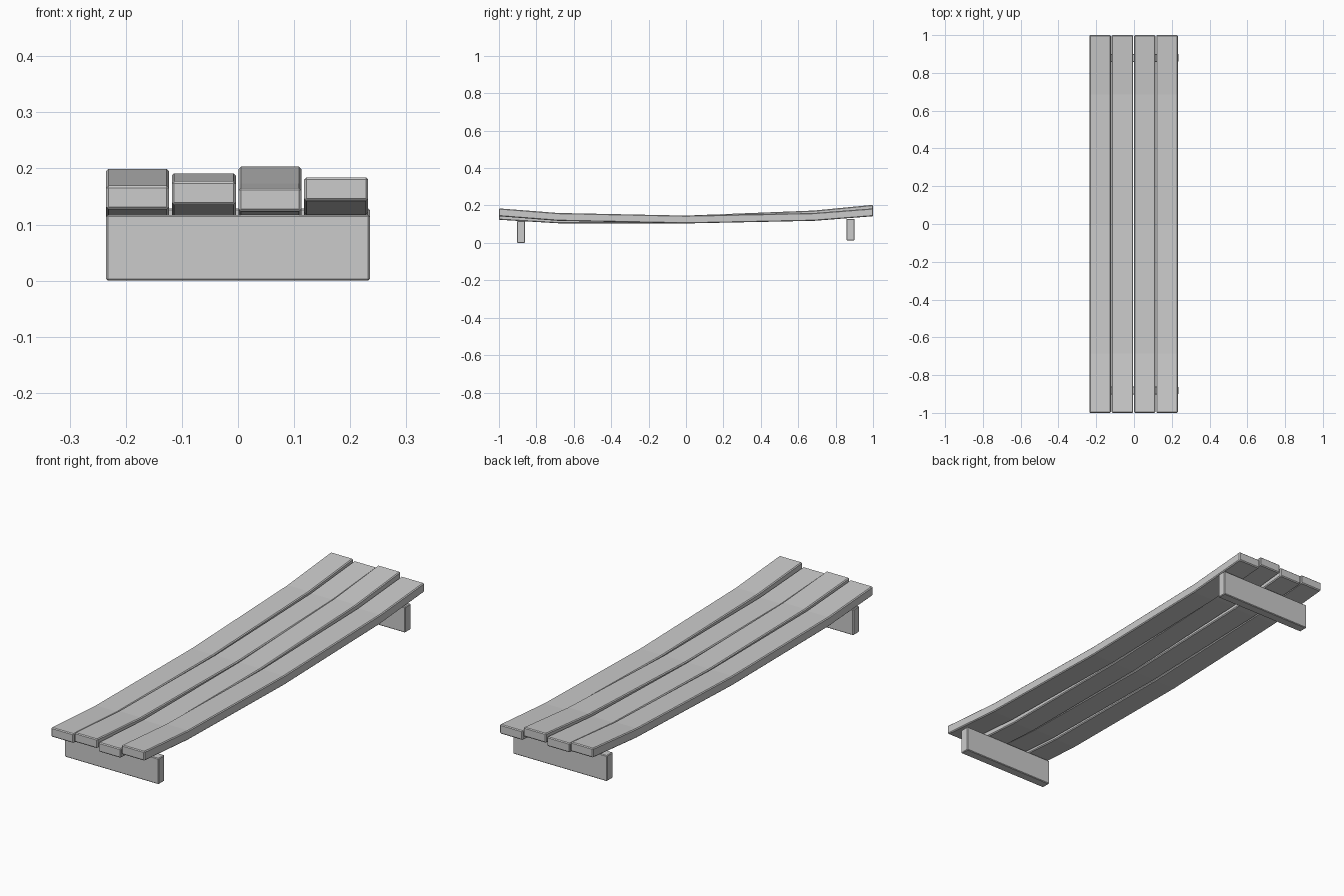
import bpy, bmesh

if "Cube" in bpy.data.objects:
    bpy.data.objects.remove(bpy.data.objects["Cube"])

def finish(name, bm, width):
    bmesh.ops.recalc_face_normals(bm, faces=bm.faces)
    me = bpy.data.meshes.new(name)
    bm.to_mesh(me)
    bm.free()
    ob = bpy.data.objects.new(name, me)
    bpy.context.collection.objects.link(ob)
    bev = ob.modifiers.new("bevel", 'BEVEL')
    bev.width = width
    bev.segments = 1
    bev.limit_method = 'ANGLE'
    bev.angle_limit = 0.7

def sweep(name, x0, x1, stations, width):
    # box-section beam through (y, bottom z, top z) stations
    bm = bmesh.new()
    rings = [[bm.verts.new(p) for p in ((x0, y, b), (x1, y, b), (x1, y, t), (x0, y, t))]
             for y, b, t in stations]
    for r, s in zip(rings, rings[1:]):
        for i in range(4):
            j = (i + 1) % 4
            bm.faces.new((r[i], r[j], s[j], s[i]))
    bm.faces.new(rings[0])
    bm.faces.new(rings[-1])
    finish(name, bm, width)

# Sagging planks, each tilted a little differently
top_curve = [(-1, 0.1845), (-0.685, 0.160), (0, 0.146), (0.685, 0.160), (1, 0.1845)]
planks = [(-0.235, -0.123, 0.015), (-0.118, -0.004, 0.007),
          (0.001, 0.113, 0.019), (0.118, 0.232, 0.0)]
for n, (x0, x1, tilt) in enumerate(planks, 1):
    sweep(f"seat_plank_{n}", x0, x1,
          [(y, z + tilt * y - 0.042, z + tilt * y) for y, z in top_curve], 0.004)

# Cross supports
for name, y0, y1, z0, z1 in (("front_support", -0.903, -0.860, 0.0, 0.117),
                             ("back_support", 0.858, 0.901, 0.013, 0.129)):
    sweep(name, -0.235, 0.235, [(y0, z0, z1), (y1, z0, z1)], 0.003)
